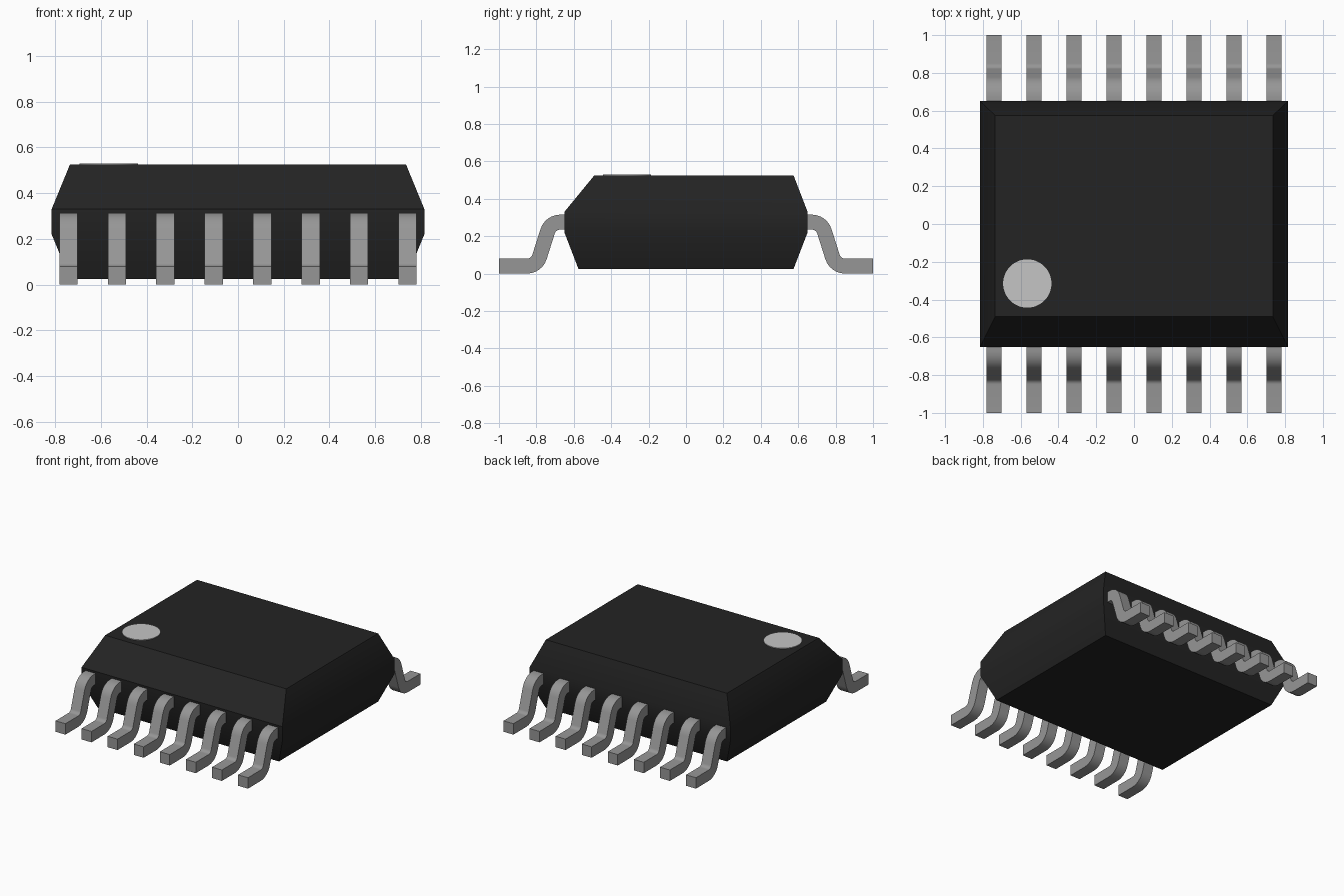
import bpy
import bmesh
import math

cube = bpy.data.objects.get("Cube")
if cube:
    bpy.data.objects.remove(cube, do_unlink=True)


def make_material(name, rgb, rough):
    mat = bpy.data.materials.new(name)
    mat.use_nodes = True
    col = (*rgb, 1.0)
    mat.diffuse_color = col
    bsdf = next(n for n in mat.node_tree.nodes if n.type == 'BSDF_PRINCIPLED')
    bsdf.inputs["Base Color"].default_value = col
    bsdf.inputs["Roughness"].default_value = rough
    return mat


def finish(bm, name, mat):
    bmesh.ops.recalc_face_normals(bm, faces=bm.faces)
    mesh = bpy.data.meshes.new(name)
    bm.to_mesh(mesh)
    bm.free()
    mesh.materials.append(mat)
    obj = bpy.data.objects.new(name, mesh)
    bpy.context.collection.objects.link(obj)
    bpy.ops.object.select_all(action='DESELECT')
    obj.select_set(True)
    bpy.context.view_layer.objects.active = obj
    bpy.ops.object.shade_smooth_by_angle(angle=math.radians(30))
    return obj


def loft(bm, rings):
    """Bridge equal-length point rings and cap both ends."""
    vs = [[bm.verts.new(p) for p in ring] for ring in rings]
    n = len(vs[0])
    for a, b in zip(vs, vs[1:]):
        for i in range(n):
            j = (i + 1) % n
            bm.faces.new((a[i], a[j], b[j], b[i]))
    bm.faces.new(vs[0][::-1])
    bm.faces.new(vs[-1])


black = make_material("black_plastic", (0.017, 0.017, 0.017), 0.6)
metal = make_material("lead_grey", (0.305, 0.305, 0.305), 0.4)
pale = make_material("marker_grey", (0.56, 0.56, 0.56), 0.6)

# Moulded body: tapered rings (half width, front y, back y, z), wide front chamfer
sections = [(0.735, -0.575, 0.575, 0.025), (0.815, -0.65, 0.65, 0.22),
            (0.815, -0.65, 0.65, 0.33), (0.735, -0.49, 0.575, 0.525)]
bm = bmesh.new()
loft(bm, [[(-x, f, z), (x, f, z), (x, b, z), (-x, b, z)]
          for x, f, b, z in sections])
finish(bm, "body", black)

# Round orientation marker on the top
bm = bmesh.new()
dot = [(-0.565 + 0.128 * math.cos(a), -0.315 + 0.128 * math.sin(a))
       for a in (math.tau * i / 48 for i in range(48))]
loft(bm, [[(x, y, z) for x, y in dot] for z in (0.523, 0.530)])
finish(bm, "orientation_marker", pale)

# Gull-wing lead: upper and lower edges of the side profile, bent round two arcs
INNER, OUTER, BEND, STEPS = 0.03, 0.11, math.radians(72), 6
HALF_WIDTH = 0.04
SHOULDER = (0.673, 0.205)
ANKLE = (0.85, 0.11)


def arc(centre, radius, sign):
    pts = []
    for i in range(STEPS + 1):
        a = BEND * (i if sign > 0 else STEPS - i) / STEPS
        pts.append((centre[0] + sign * radius * math.sin(a),
                    centre[1] + sign * radius * math.cos(a)))
    return pts


upper = ([(0.64, 0.315)] + arc(SHOULDER, OUTER, 1)
         + arc(ANKLE, INNER, -1) + [(1.0, 0.08)])
lower = ([(0.64, 0.235)] + arc(SHOULDER, INNER, 1)
         + arc(ANKLE, OUTER, -1) + [(1.0, 0.0)])


def make_lead(name, x, side):
    bm = bmesh.new()
    l, r = x - HALF_WIDTH, x + HALF_WIDTH
    loft(bm, [[(l, side * u[0], u[1]), (r, side * u[0], u[1]),
               (r, side * d[0], d[1]), (l, side * d[0], d[1])]
              for u, d in zip(upper, lower)])
    finish(bm, name, metal)


# Eight leads on each long side
for side, label in ((-1, "front"), (1, "back")):
    for i in range(8):
        make_lead(f"{label}_lead_{i + 1}", (i - 3.5) * 0.2117, side)
